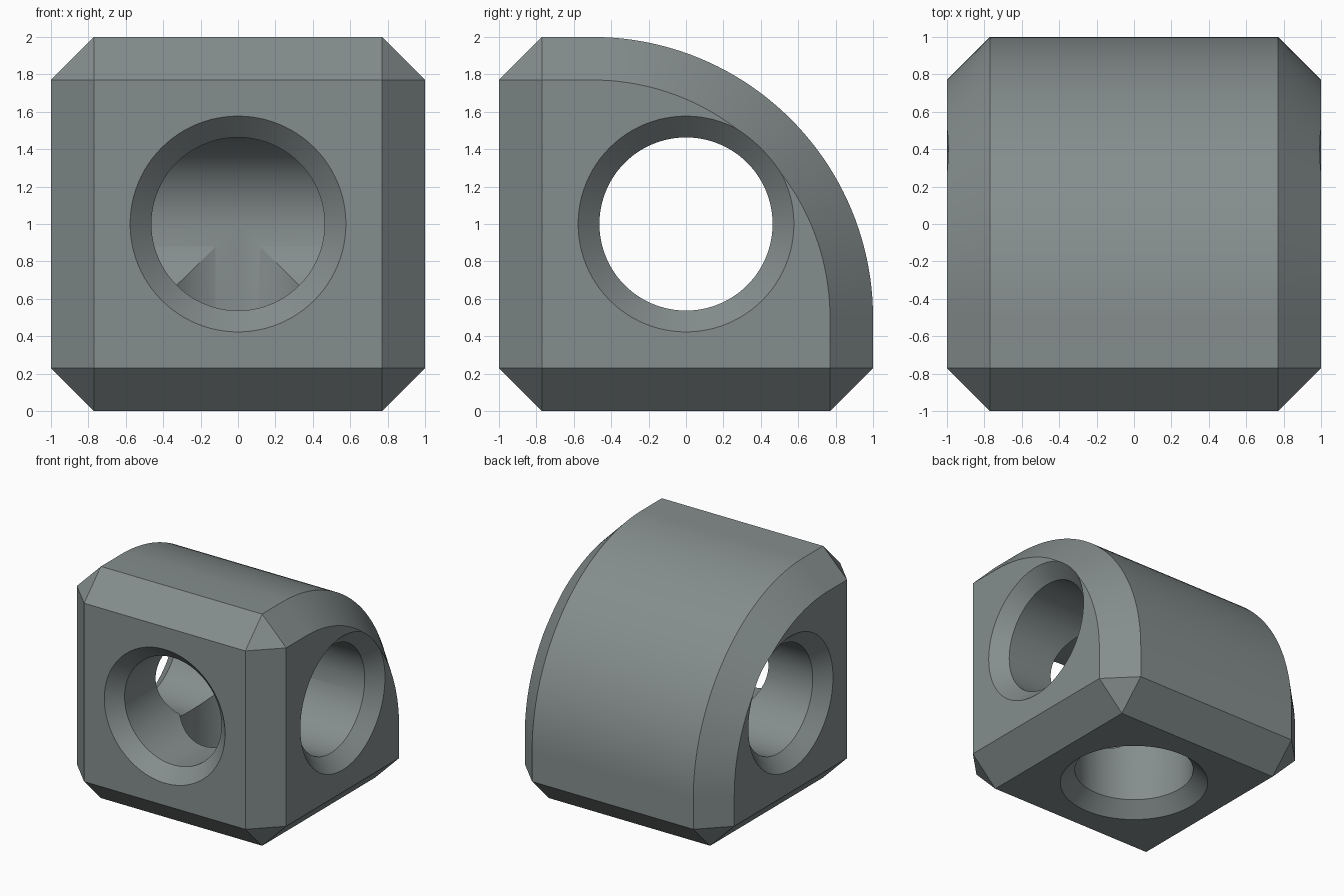
import bpy, bmesh, math
from mathutils import Matrix, Vector

if "Cube" in bpy.data.objects:
    bpy.data.objects.remove(bpy.data.objects["Cube"])

C = 0.23          # edge chamfer
K = 0.5           # offset of the big round's centre
BORE, SINK = 0.463, 0.577
SEG = 96

metal = bpy.data.materials.new("grey_metal")
metal.diffuse_color = (0.235, 0.268, 0.268, 1)
metal.use_nodes = True
metal.node_tree.nodes["Principled BSDF"].inputs["Base Color"].default_value = metal.diffuse_color


def make_object(name, bm):
    bmesh.ops.recalc_face_normals(bm, faces=bm.faces)
    mesh = bpy.data.meshes.new(name)
    bm.to_mesh(mesh)
    bm.free()
    mesh.materials.append(metal)
    obj = bpy.data.objects.new(name, mesh)
    bpy.context.collection.objects.link(obj)
    return obj


def arc(radius, steps=44):
    """Quarter round running from the top to the back, as (y, z)."""
    return [(-K + radius * math.sin(i / steps * math.pi / 2),
             1 - K + radius * math.cos(i / steps * math.pi / 2)) for i in range(steps + 1)]


# Block: hull of the full middle section and the smaller end faces
i = 1 - C
middle = [(-1, 2 - C), (-i, 2), (1, C), (i, 0), (-i, 0), (-1, C)] + arc(1 + K)
end = [(-i, 2 - C), (i, C), (-i, C)] + arc(1 + K - C)
bm = bmesh.new()
for side in (-1, 1):
    for y, z in middle:
        bm.verts.new((side * i, y, z))
    for y, z in end:
        bm.verts.new((side, y, z))
bmesh.ops.convex_hull(bm, input=bm.verts)
bmesh.ops.dissolve_limit(bm, angle_limit=0.005, verts=bm.verts, edges=bm.edges)
block = make_object("corner_block", bm)


def bore_cutter(name, profile, axis):
    """Turn (distance, radius) points around an axis through the block centre."""
    turn = Vector((0, 0, 1)).rotation_difference(Vector(axis)).to_matrix().to_4x4()
    bm = bmesh.new()
    rings = [[bm.verts.new((r * math.cos(2 * math.pi * n / SEG),
                            r * math.sin(2 * math.pi * n / SEG), d)) for n in range(SEG)]
             for d, r in profile]
    for a, b in zip(rings, rings[1:]):
        for n in range(SEG):
            m = (n + 1) % SEG
            bm.faces.new((a[n], a[m], b[m], b[n]))
    bm.faces.new(rings[0])
    bm.faces.new(rings[-1])
    bm.transform(Matrix.Translation((0, 0, 1)) @ turn)
    cutter = make_object(name, bm)
    cutter.hide_render = True
    cutter.hide_set(True)
    return cutter


# Countersunk bores: one right through sideways, two stopping at the centre
mouth = [(1 - (SINK - BORE), BORE), (1.05, SINK + 0.05)]
through = [(-d, r) for d, r in reversed(mouth)] + mouth
blind = [(0, BORE)] + mouth
cutters = [bore_cutter("side_bore_cutter", through, (1, 0, 0)),
           bore_cutter("front_bore_cutter", blind, (0, -1, 0)),
           bore_cutter("bottom_bore_cutter", blind, (0, 0, -1))]
for cutter in cutters:
    mod = block.modifiers.new(cutter.name, 'BOOLEAN')
    mod.operation = 'DIFFERENCE'
    mod.solver = 'EXACT'
    mod.object = cutter

# Bake the cuts, then smooth the round surfaces
baked = bpy.data.meshes.new_from_object(
    block.evaluated_get(bpy.context.evaluated_depsgraph_get()))
block.modifiers.clear()
block.data = baked
for cutter in cutters:
    bpy.data.objects.remove(cutter)
bpy.context.view_layer.objects.active = block
block.select_set(True)
bpy.ops.object.shade_smooth_by_angle(angle=math.radians(20))
